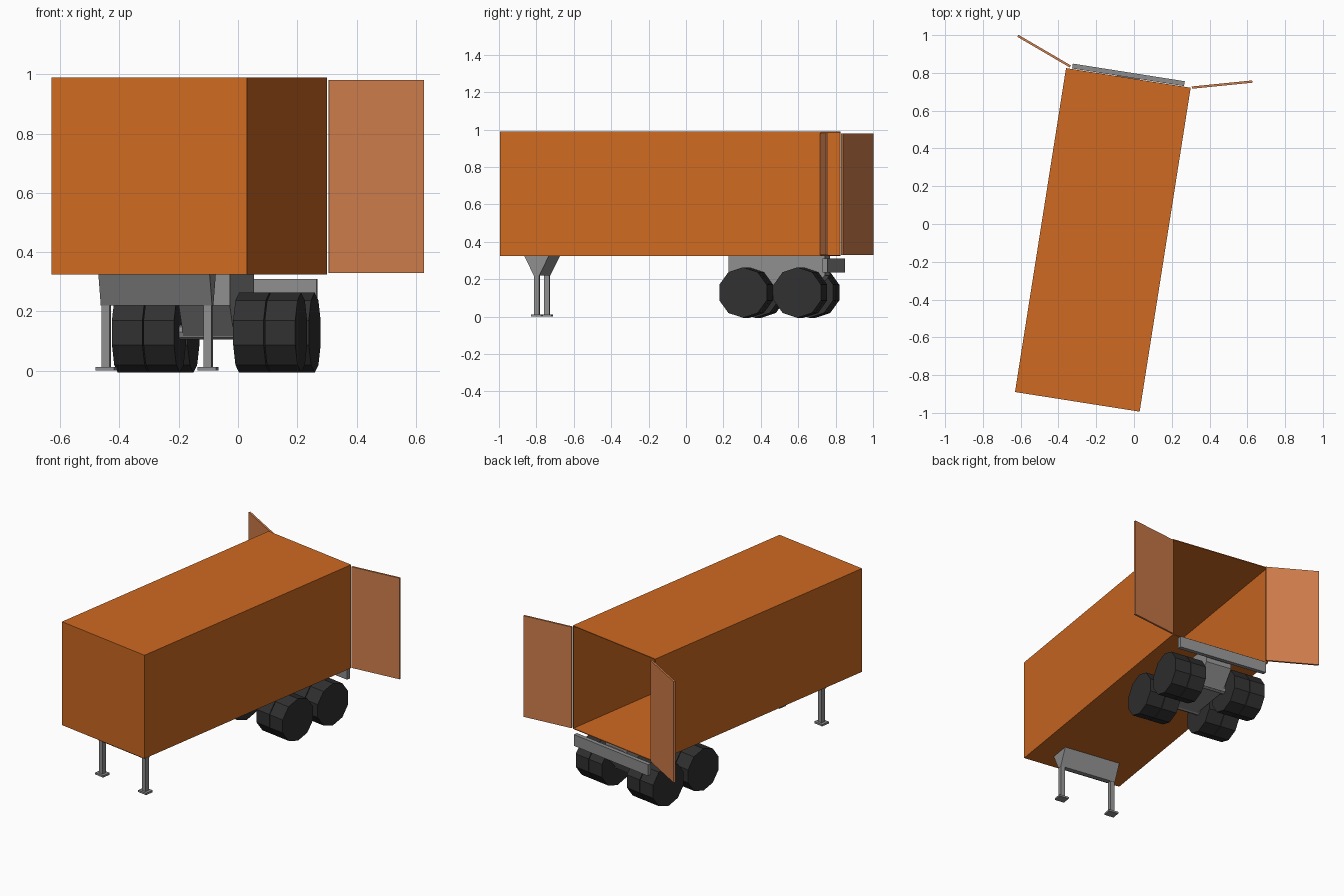
import bpy, bmesh, math
from mathutils import Matrix, Vector

cube = bpy.data.objects.get("Cube")
if cube:
    bpy.data.objects.remove(cube, do_unlink=True)

# The trailer stands at a slight angle: local x is width, local y is length
TRAILER = Matrix.Translation((-0.165, -0.084, 0)) @ Matrix.Rotation(math.radians(-8.95), 4, 'Z')


def material(name, color):
    mat = bpy.data.materials.new(name)
    mat.use_nodes = True
    rgba = (*color, 1)
    mat.diffuse_color = rgba
    mat.node_tree.nodes["Principled BSDF"].inputs["Base Color"].default_value = rgba
    return mat


ORANGE = material("container orange", (0.62, 0.143, 0.0155))
PALE = material("door pale orange", (0.64, 0.212, 0.072))
GREY = material("frame grey", (0.27, 0.27, 0.27))
BLACK = material("tyre black", (0.03, 0.03, 0.03))


def finish(name, bm, mat, matrix=TRAILER):
    bmesh.ops.recalc_face_normals(bm, faces=bm.faces)
    mesh = bpy.data.meshes.new(name)
    bm.to_mesh(mesh)
    bm.free()
    mesh.materials.append(mat)
    obj = bpy.data.objects.new(name, mesh)
    obj.matrix_world = matrix
    bpy.context.collection.objects.link(obj)
    return obj


def box_mesh(low, high):
    low, high = Vector(low), Vector(high)
    bm = bmesh.new()
    bmesh.ops.create_cube(bm, size=1, matrix=Matrix.Translation((low + high) / 2)
                          @ Matrix.Diagonal((*(high - low), 1)))
    return bm


def box(name, low, high, mat, matrix=TRAILER):
    return finish(name, box_mesh(low, high), mat, matrix)


def prism(name, profile, half, mat):
    """Extrude a (length, height) outline across the trailer's width."""
    bm = bmesh.new()
    face = bm.faces.new([bm.verts.new((-half, y, z)) for y, z in profile])
    ext = bmesh.ops.extrude_face_region(bm, geom=[face])
    verts = [v for v in ext["geom"] if isinstance(v, bmesh.types.BMVert)]
    bmesh.ops.translate(bm, vec=(2 * half, 0, 0), verts=verts)
    return finish(name, bm, mat)


def wheel(name, x, y, z, radius, width, sides, mat):
    bm = bmesh.new()
    bmesh.ops.create_cone(bm, cap_ends=True, segments=sides, radius1=radius,
                          radius2=radius, depth=width,
                          matrix=Matrix.Translation((x, y, z)) @ Matrix.Rotation(math.pi / 2, 4, 'Y')
                          @ Matrix.Rotation(math.pi / 2, 4, 'Z'))
    return finish(name, bm, mat)


# Container, hollow and open at the back
bm = box_mesh((-0.334, -0.868, 0.325), (0.334, 0.868, 0.99))
rear = max(bm.faces, key=lambda f: f.calc_center_median().y)
bmesh.ops.delete(bm, geom=[rear], context='FACES_ONLY')
body = finish("container_body", bm, ORANGE)
shell = body.modifiers.new("wall", 'SOLIDIFY')
shell.thickness = 0.005
shell.offset = -1
shell.use_even_offset = True

# Open rear doors, each swung about its own hinge
for name, hinge, angle in (("left_door", (0.306, 0.722, 0), 5.7),
                           ("right_door", (-0.337, 0.834, 0), 149.7)):
    swing = Matrix.Translation(hinge) @ Matrix.Rotation(math.radians(angle), 4, 'Z')
    box(name, (0, -0.006, 0.33), (0.322, 0.006, 0.98), PALE, swing)

# Landing gear: tapered bracket, legs and feet
gear_y = -0.694
prism("landing_bracket", [(gear_y - 0.068, 0.327), (gear_y - 0.015, 0.22),
                          (gear_y + 0.015, 0.22), (gear_y + 0.068, 0.327)], 0.19, GREY)
for side, x in (("left", 0.174), ("right", -0.174)):
    box(side + "_leg", (x - 0.014, gear_y - 0.014, 0.005), (x + 0.014, gear_y + 0.014, 0.23), GREY)
    box(side + "_foot", (x - 0.032, gear_y - 0.028, 0), (x + 0.032, gear_y + 0.028, 0.012), GREY)

# Bogie frame with sloping ends
bogie_y = 0.59
prism("bogie_frame", [(bogie_y - 0.26, 0.327), (bogie_y - 0.26, 0.22), (bogie_y - 0.16, 0.11),
                      (bogie_y + 0.16, 0.11), (bogie_y + 0.26, 0.22), (bogie_y + 0.26, 0.327)],
      0.087, GREY)

# Two axles with twin tyres on each side
for axle, y in (("front", bogie_y - 0.147), ("rear", bogie_y + 0.147)):
    wheel(axle + "_axle", 0, y, 0.13, 0.025, 0.24, 8, GREY)
    for side, sign in (("left", 1), ("right", -1)):
        for row, x in (("inner", 0.153), ("outer", 0.261)):
            wheel(f"{axle}_{side}_{row}_tyre", sign * x, y, 0.1285, 0.135, 0.104, 10, BLACK)

# Rear bumper and its mount on the bogie
box("rear_bumper", (-0.302, 0.871, 0.237), (0.298, 0.897, 0.31), GREY)
box("bumper_mount", (-0.06, 0.84, 0.25), (0.06, 0.875, 0.3), GREY)
